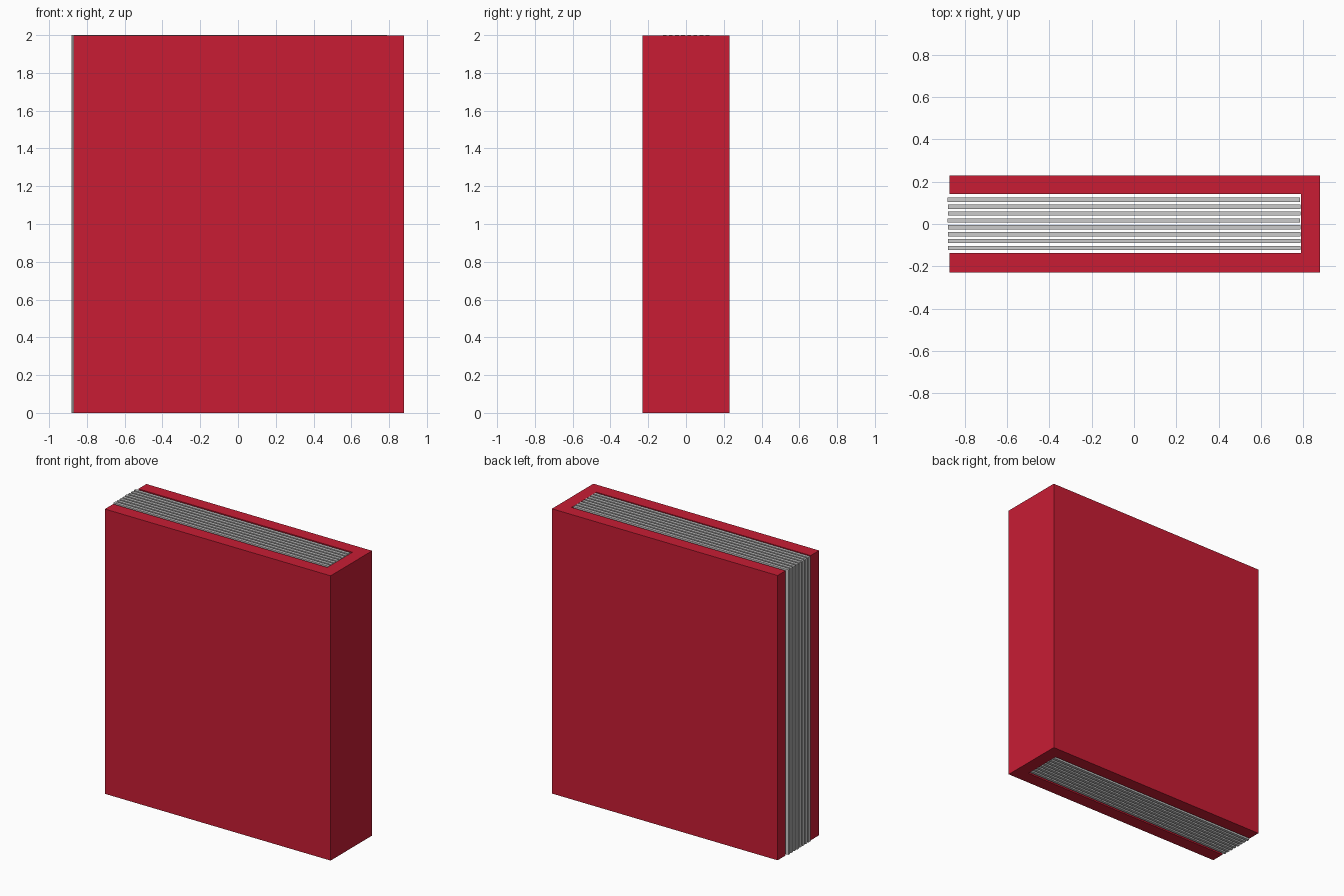
import bpy, bmesh

if "Cube" in bpy.data.objects:
    bpy.data.objects.remove(bpy.data.objects["Cube"])


def mat(name, color):
    m = bpy.data.materials.new(name)
    m.diffuse_color = color
    m.use_nodes = True
    m.node_tree.nodes["Principled BSDF"].inputs["Base Color"].default_value = m.diffuse_color
    return m


def prism(name, profile, z0, z1, material=None):
    bm = bmesh.new()
    face = bm.faces.new([bm.verts.new((x, y, z0)) for x, y in profile])
    top = bmesh.ops.extrude_face_region(bm, geom=[face])
    bmesh.ops.translate(bm, vec=(0, 0, z1 - z0),
                        verts=[g for g in top["geom"] if isinstance(g, bmesh.types.BMVert)])
    bmesh.ops.recalc_face_normals(bm, faces=bm.faces)
    me = bpy.data.meshes.new(name)
    bm.to_mesh(me)
    bm.free()
    ob = bpy.data.objects.new(name, me)
    bpy.context.collection.objects.link(ob)
    if material:
        me.materials.append(material)
    return ob


red = mat("cover_red", (0.58, 0.012, 0.034, 1))

# Cover: front board, spine and back board as one U-shaped section
prism("cover", [(-0.872, -0.23), (0.88, -0.23), (0.88, 0.23), (-0.872, 0.23),
                (-0.872, 0.141), (0.79, 0.141), (0.79, -0.137), (-0.872, -0.137)],
      0.0, 1.998, red)

# Pages: eight thick sheets with slightly uneven fore edges
shifts = [0.003, 0.003, 0.003, 0.003, 0.0, 0.002, 0.002, 0.0]
for i, s in enumerate(shifts):
    y, h = -0.113 + i * 0.0325, 0.01
    x0, x1 = -0.882 + s, 0.786 + s
    prism(f"page_{i + 1}", [(x0, y - h), (x1, y - h), (x1, y + h), (x0, y + h)], 0.0, 2.0)
